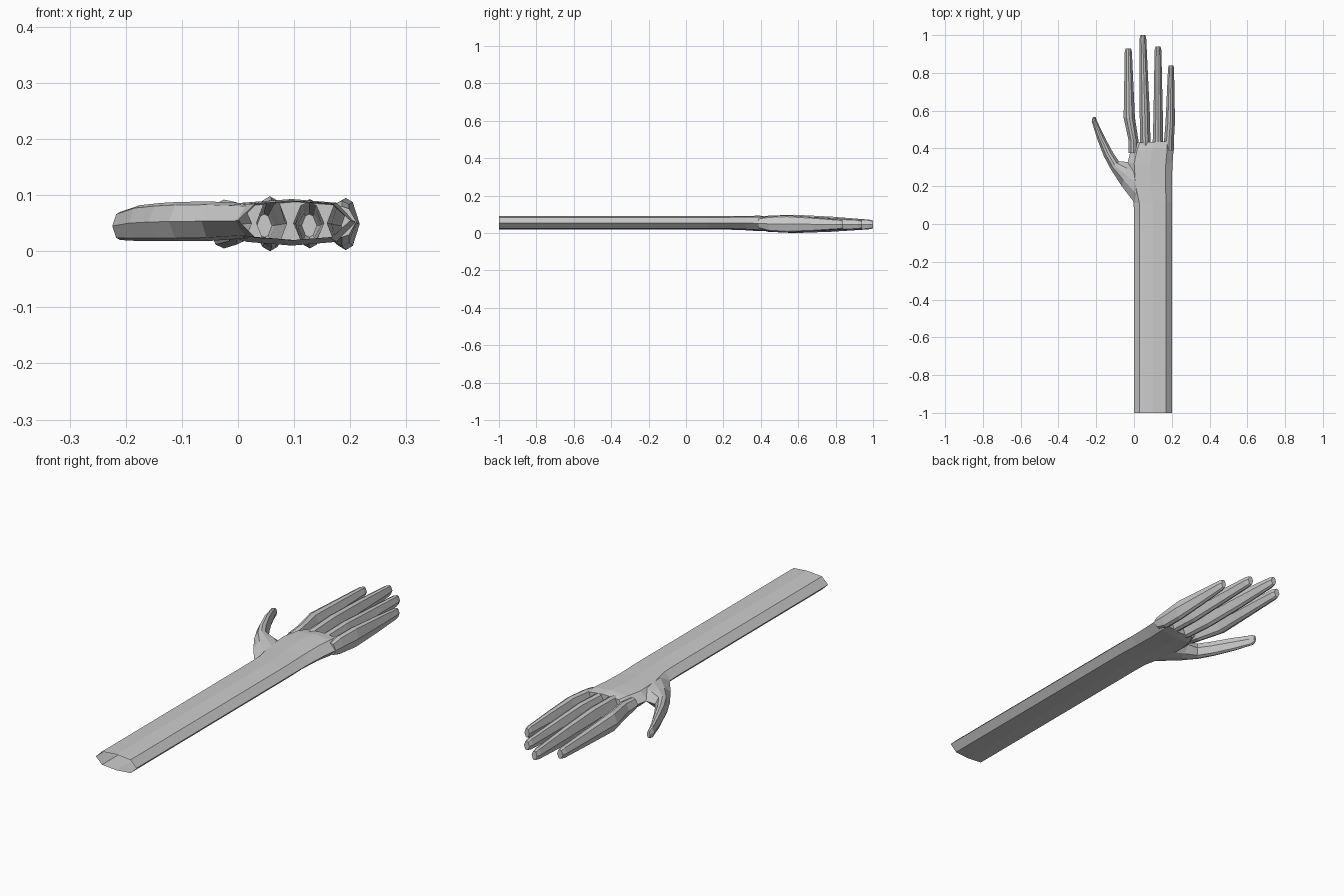
import bpy
import bmesh
from mathutils import Vector

cube = bpy.data.objects.get("Cube")
if cube:
    bpy.data.objects.remove(cube, do_unlink=True)

skin = bpy.data.materials.new("plain grey")
skin.use_nodes = True
grey = (0.6, 0.6, 0.6, 1)
skin.diffuse_color = grey
skin.node_tree.nodes["Principled BSDF"].inputs["Base Color"].default_value = grey


def loft(name, sections, shoulder):
    """Eight-sided closed tube; each section is left, right, low z, high z."""
    bm = bmesh.new()
    rings = []
    for left, right, low, high in sections:
        mid, bevel = (low + high) / 2, (high - low) * 0.08
        a, b = Vector((*left, 0)), Vector((*right, 0))
        outline = [(0, mid), (shoulder, high - bevel), (0.5, high),
                   (1 - shoulder, high - bevel), (1, mid),
                   (1 - shoulder, low + bevel), (0.5, low), (shoulder, low + bevel)]
        rings.append([bm.verts.new(a.lerp(b, f) + Vector((0, 0, z))) for f, z in outline])
    for r, s in zip(rings, rings[1:]):
        for i in range(8):
            j = (i + 1) % 8
            bm.faces.new((r[i], r[j], s[j], s[i]))
    bm.faces.new(rings[0][::-1])
    bm.faces.new(rings[-1])
    bmesh.ops.recalc_face_normals(bm, faces=bm.faces)
    mesh = bpy.data.meshes.new(name)
    bm.to_mesh(mesh)
    bm.free()
    obj = bpy.data.objects.new(name, mesh)
    bpy.context.collection.objects.link(obj)
    mesh.materials.append(skin)
    return obj


def finger(name, root, knuckle, tip, length_y, low, high):
    """Tapered finger; root, knuckle and tip are (centre x, half width)."""
    start = 0.44
    span = length_y - start

    def part(centre, t, z0, z1):
        x, w = centre
        y = start + span * t
        return ((x - w, y), (x + w, y), z0, z1)

    middle = [(k + t) / 2 for k, t in zip(knuckle, tip)]
    return loft(name, [
        part(root, -0.13, 0.025, 0.08),
        part(root, 0.0, low + 0.007, high - 0.005),
        part(knuckle, 0.25, low, high),
        part(middle, 0.6, low + 0.007, high - 0.01),
        part(tip, 0.96, 0.02, 0.072),
        part((tip[0], tip[1] * 0.75), 1.0, 0.025, 0.066),
    ], 0.25)


# Forearm and palm
arm = loft("arm_and_hand", [
    ((0, -1), (0.2, -1), 0.02, 0.09),
    ((0, 0.05), (0.2, 0.05), 0.02, 0.09),
    ((-0.002, 0.11), (0.2, 0.12), 0.02, 0.09),
    ((-0.025, 0.2), (0.2, 0.22), 0.019, 0.09),
    ((-0.035, 0.32), (0.204, 0.32), 0.015, 0.092),
    ((-0.018, 0.39), (0.21, 0.4), 0.01, 0.093),
    ((0.0, 0.43), (0.205, 0.44), 0.014, 0.088),
], 0.15)

# Thumb
thumb = loft("thumb", [
    ((0.02, 0.09), (0.07, 0.29), 0.025, 0.084),
    ((-0.065, 0.2), (-0.03, 0.328), 0.0185, 0.0885),
    ((-0.123, 0.29), (-0.08, 0.332), 0.018, 0.088),
    ((-0.16, 0.36), (-0.115, 0.385), 0.018, 0.086),
    ((-0.195, 0.45), (-0.155, 0.46), 0.018, 0.082),
    ((-0.224, 0.545), (-0.196, 0.545), 0.02, 0.07),
    ((-0.218, 0.565), (-0.204, 0.567), 0.027, 0.06),
], 0.25)

# Fingers
parts = [
    thumb,
    finger("index", (-0.002, 0.026), (-0.025, 0.03), (-0.03, 0.019), 0.93, 0.005, 0.092),
    finger("middle", (0.06, 0.027), (0.057, 0.027), (0.047, 0.018), 1.0, 0.0, 0.098),
    finger("ring", (0.126, 0.027), (0.128, 0.025), (0.127, 0.018), 0.94, 0.005, 0.093),
    finger("little", (0.185, 0.026), (0.192, 0.025), (0.196, 0.016), 0.84, 0.002, 0.095),
]

# Merge everything into one hollow skin
for p in parts:
    mod = arm.modifiers.new("join_" + p.name, "BOOLEAN")
    mod.operation = "UNION"
    mod.solver = "EXACT"
    mod.object = p
merged = bpy.data.meshes.new_from_object(
    arm.evaluated_get(bpy.context.evaluated_depsgraph_get()))
arm.modifiers.clear()
arm.data = merged
for p in parts:
    bpy.data.objects.remove(p, do_unlink=True)

# Leave the end of the forearm open
bm = bmesh.new()
bm.from_mesh(merged)
caps = [f for f in bm.faces if f.calc_center_median().y < -0.99]
bmesh.ops.delete(bm, geom=caps, context="FACES")
bm.to_mesh(merged)
bm.free()
